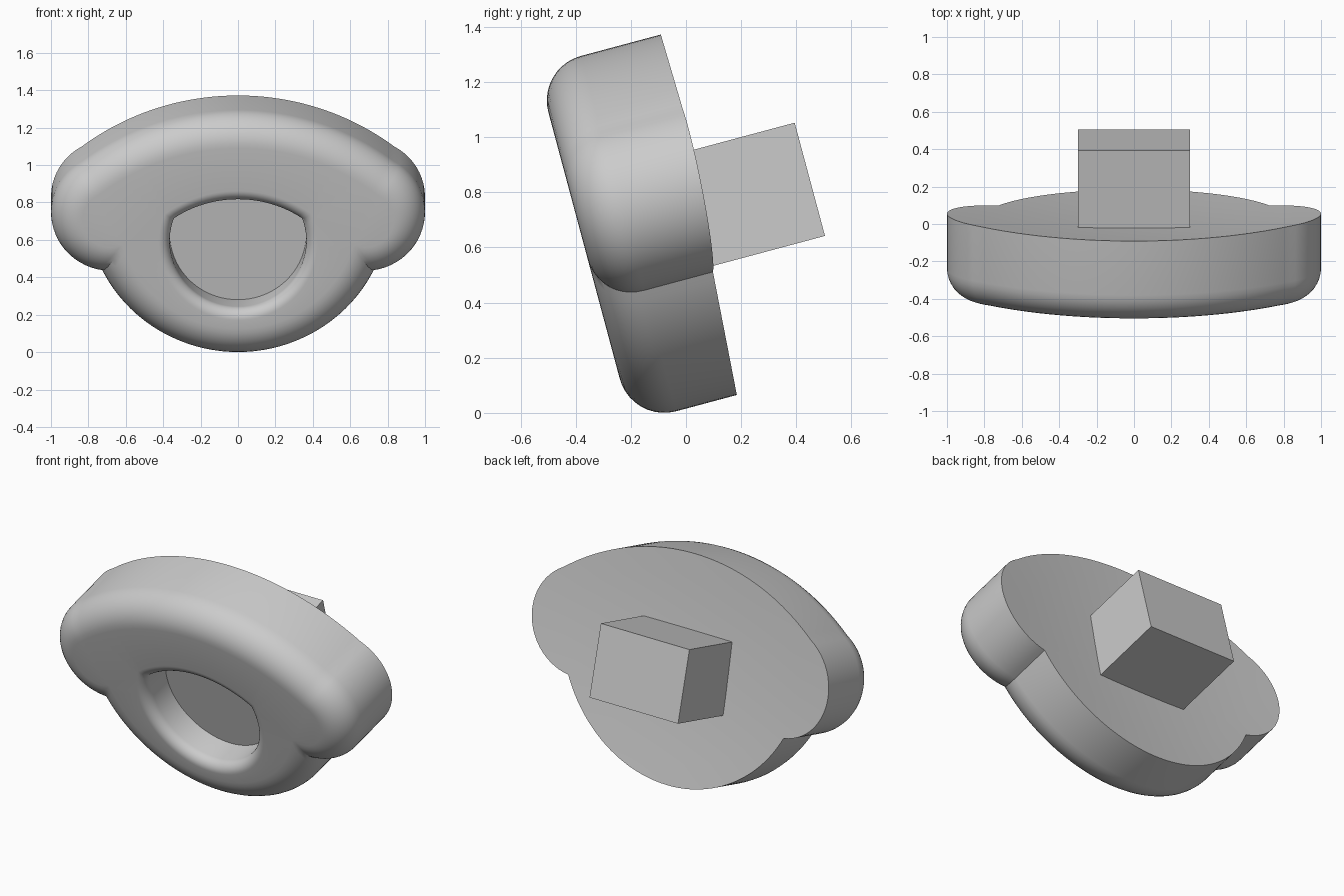
import bpy, bmesh, math
from mathutils import Matrix, Vector

cube = bpy.data.objects.get("Cube")
if cube:
    bpy.data.objects.remove(cube)

TILT = Matrix.Rotation(math.radians(15), 4, 'X')
FRONT, FLOOR = -0.2, 0.0
EDGE_R, HOLE_R, STEPS = 0.167, 0.06, 10

# Outline arcs: centre x, centre height, radius
LOWER, LOBE, UPPER = (0, 0.825, 0.81), (0.68, 0.785, 0.32), (0, -0.02, 1.369)
HOLE_LOWER, HOLE_UPPER = (0, 0.655, 0.365), (0, 0.278, 0.608)

grey = bpy.data.materials.new("plain grey")
grey.use_nodes = True
grey.diffuse_color = (0.6, 0.6, 0.6, 1)
grey.node_tree.nodes["Principled BSDF"].inputs["Base Color"].default_value = (0.6, 0.6, 0.6, 1)


def crossing(a, b, side):
    """Point where two circles meet, on the chosen side of the line between centres."""
    pa, pb = Vector(a[:2]), Vector(b[:2])
    line = pb - pa
    dist = line.length
    line.normalize()
    along = (dist ** 2 + a[2] ** 2 - b[2] ** 2) / (2 * dist)
    across = math.sqrt(max(a[2] ** 2 - along ** 2, 0))
    return pa + line * along + Vector((-line.y, line.x)) * across * side


def arc(circle, start, end, count):
    """Counter-clockwise points on a circle, leaving out the end."""
    c = Vector(circle[:2])
    a0 = math.atan2(*(start - c).yx)
    a1 = math.atan2(*(end - c).yx)
    if a1 < a0:
        a1 += math.tau
    return [c + circle[2] * Vector((math.cos(t), math.sin(t)))
            for t in (a0 + (a1 - a0) * i / count for i in range(count))]


def mirrored(half):
    return half + [Vector((-p.x, p.y)) for p in reversed(half[1:-1])]


def grow(circle, d):
    return (circle[0], circle[1], circle[2] + d)


def body_outline(inset):
    low, lobe, up = (grow(c, -inset) for c in (LOWER, LOBE, UPPER))
    bottom = Vector((0, low[1] - low[2]))
    top = Vector((0, up[1] + up[2]))
    p, q = crossing(low, lobe, -1), crossing(up, lobe, 1)
    return mirrored(arc(low, bottom, p, 24) + arc(lobe, p, q, 24) + arc(up, q, top, 24) + [top])


def hole_outline(outset):
    low, up = grow(HOLE_LOWER, outset), grow(HOLE_UPPER, outset)
    bottom = Vector((0, low[1] - low[2]))
    top = Vector((0, up[1] + up[2]))
    p = crossing(low, up, 1)
    if p.x < 0:
        p.x = -p.x
    return mirrored(arc(low, bottom, p, 24) + arc(up, p, top, 12) + [top])


def dish(p):
    """Depth of the slightly hollow back."""
    return 0.193 + 0.056 * (p.x ** 2 + (p.y - 0.2) ** 2)


def ring(bm, points, depth):
    return [bm.verts.new((p.x, depth(p) if callable(depth) else depth, p.y)) for p in points]


def skin(bm, rings):
    for a, b in zip(rings, rings[1:]):
        for i in range(len(a)):
            j = (i + 1) % len(a)
            bm.faces.new((a[i], a[j], b[j], b[i]))


def finish(bm, name):
    bmesh.ops.recalc_face_normals(bm, faces=bm.faces)
    bm.transform(TILT)
    mesh = bpy.data.meshes.new(name)
    bm.to_mesh(mesh)
    bm.free()
    mesh.materials.append(grey)
    obj = bpy.data.objects.new(name, mesh)
    bpy.context.collection.objects.link(obj)
    return obj


# Shield: hollow back, straight side, rounded front edge
bm = bmesh.new()
outline = body_outline(0)
middle = Vector((0, 0.7))
rings = [ring(bm, [middle.lerp(p, s) for p in outline], dish) for s in (0.2, 0.4, 0.6, 0.8, 1)]
bm.faces.new(rings[0])
for i in range(STEPS + 1):
    t = math.pi / 2 * i / STEPS
    rings.append(ring(bm, body_outline(EDGE_R * (1 - math.cos(t))),
                      FRONT + EDGE_R * (1 - math.sin(t))))
skin(bm, rings)

# Opening: rounded lip, straight wall and flat floor
lip = []
for i in range(STEPS + 1):
    t = math.pi / 2 * i / STEPS
    lip.append(ring(bm, hole_outline(HOLE_R * (1 - math.sin(t))),
                    FRONT + HOLE_R * (1 - math.cos(t))))
lip.append(ring(bm, hole_outline(0), FLOOR))
skin(bm, lip)
bm.faces.new(lip[-1])

# Flat front between the outer edge and the opening
border = [bm.edges.get((r[i - 1], r[i])) for r in (rings[-1], lip[0]) for i in range(len(r))]
bmesh.ops.triangle_fill(bm, use_beauty=True, edges=border, normal=(0, -1, 0))
shield = finish(bm, "shield")

bpy.ops.object.select_all(action='DESELECT')
shield.select_set(True)
bpy.context.view_layer.objects.active = shield
bpy.ops.object.shade_smooth_by_angle(angle=math.radians(30))

# Mounting block on the back
bm = bmesh.new()
bmesh.ops.create_cube(bm, size=1)
bmesh.ops.scale(bm, vec=(0.598, 0.553, 0.425), verts=bm.verts)
bmesh.ops.translate(bm, vec=(0, 0.3765, 0.702), verts=bm.verts)
finish(bm, "mounting_block")
